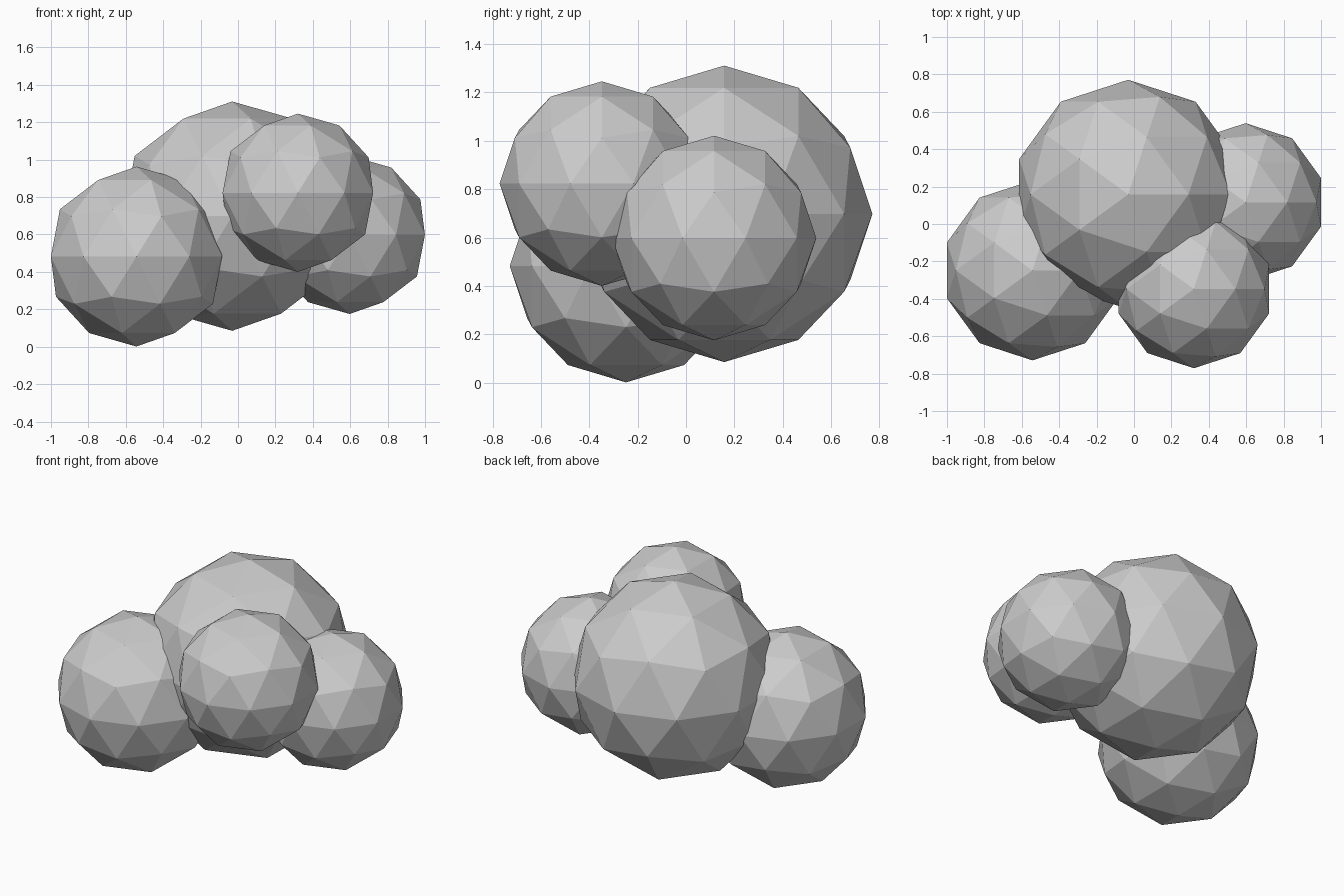
import bpy

if "Cube" in bpy.data.objects:
    bpy.data.objects.remove(bpy.data.objects["Cube"])

# Cluster of faceted puffs: name, centre, radius
puffs = [
    ("main_puff", (-0.031, 0.158, 0.698), 0.613),
    ("left_puff", (-0.543, -0.248, 0.482), 0.481),
    ("front_puff", (0.320, -0.348, 0.823), 0.423),
    ("right_puff", (0.597, 0.116, 0.598), 0.423),
]


def add_puff(name, centre, radius):
    bpy.ops.mesh.primitive_ico_sphere_add(subdivisions=2, radius=radius, location=centre)
    puff = bpy.context.object
    puff.name = name
    bpy.ops.object.shade_flat()


for puff in puffs:
    add_puff(*puff)
